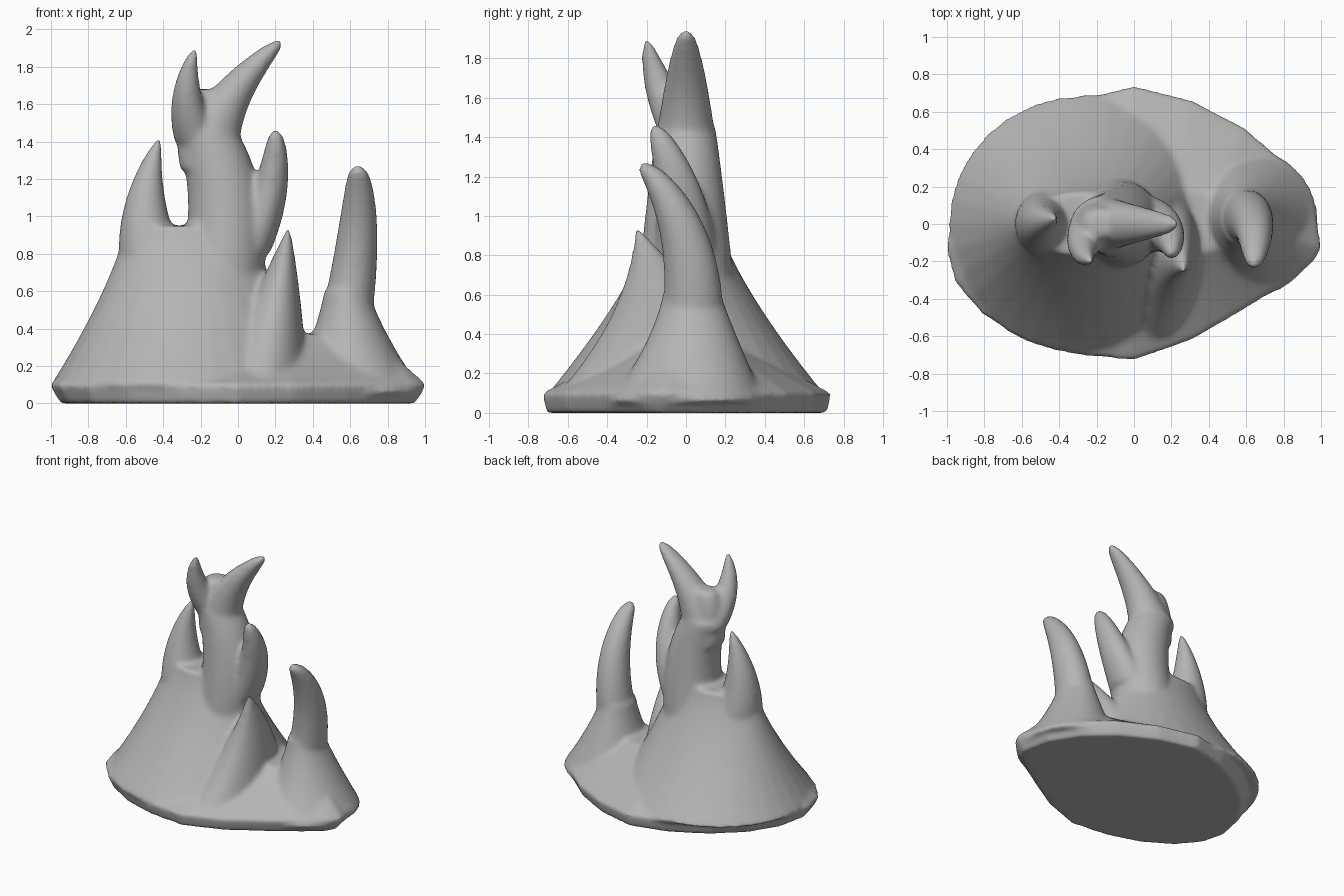
import bpy
import bmesh
from math import sin, cos, pi, radians
from mathutils import Vector

default_cube = bpy.data.objects.get("Cube")
if default_cube:
    bpy.data.objects.remove(default_cube, do_unlink=True)

# One plain mid grey for the whole sculpture
grey = bpy.data.materials.new("mid grey")
grey.use_nodes = True
grey.diffuse_color = (0.46, 0.46, 0.46, 1)
shader = next(n for n in grey.node_tree.nodes if n.type == 'BSDF_PRINCIPLED')
shader.inputs["Base Color"].default_value = grey.diffuse_color

shape = bmesh.new()
STEPS = 16


def circle(sides):
    return [(cos(2 * pi * i / sides), sin(2 * pi * i / sides)) for i in range(sides)]


def footprint(u, v):
    """Rounded outline, deeper at the back and notched at the front of the left side."""
    if v > 0:
        depth = 0.87 - 0.12 * abs(u)
    else:
        depth = 0.6 - 0.4 * max(0, u - 0.1)
    return u, depth * v - 0.13


def taper(base, bend, tip, size, end=(0.01, 0.01), power=1, section=circle(32)):
    """Closed skin of level rings along a bent spine, narrowing from size to end."""
    base, bend, tip = Vector(base), Vector(bend), Vector(tip)
    size, end = Vector(size), Vector(end)
    rings = []
    for step in range(STEPS + 1):
        t = step / STEPS
        centre = base * (1 - t) ** 2 + bend * 2 * t * (1 - t) + tip * t ** 2
        half = end + (size - end) * (1 - t) ** power
        rings.append([shape.verts.new(centre + Vector((half.x * u, half.y * v, 0)))
                      for u, v in section])
    faces = [shape.faces.new(rings[0]), shape.faces.new(rings[-1])]
    for lower, upper in zip(rings, rings[1:]):
        for i in range(len(section)):
            faces.append(shape.faces.new((lower[i - 1], lower[i], upper[i], upper[i - 1])))
    bmesh.ops.recalc_face_normals(shape, faces=faces)


# Base: undercut rim below, sloping apron above
outline = [footprint(u, v) for u, v in circle(20)]
taper(base=(0, 0, 0), bend=(0, 0, 0.05), tip=(0, 0, 0.1),
      size=(0.95, 0.97), end=(1.01, 1), section=outline)
taper(base=(0, 0, 0.1), bend=(0, 0, 0.23), tip=(0, 0, 0.37),
      size=(1.01, 1), end=(0.72, 0.3), section=outline)

# Broad main mound
taper(base=(-0.27, 0, 0.1), bend=(-0.26, 0, 0.5), tip=(-0.26, 0, 0.95),
      size=(0.73, 0.7), end=(0.34, 0.17), power=1.25)

# Central column, then its narrower neck
taper(base=(-0.1, 0, 0.6), bend=(0, 0, 1.1), tip=(-0.17, 0, 1.45),
      size=(0.23, 0.25), end=(0.17, 0.15))
taper(base=(-0.14, 0, 1.25), bend=(-0.2, 0, 1.45), tip=(-0.17, 0, 1.68),
      size=(0.17, 0.15), end=(0.08, 0.06), power=0.5)

# Large crown horn, leaning to the left side
taper(base=(-0.16, 0, 1.4), bend=(-0.1, 0, 1.65), tip=(0.23, 0, 1.95),
      size=(0.17, 0.15), power=0.5)

# Small crown horn, leaning forward
taper(base=(-0.22, 0, 1.4), bend=(-0.32, -0.15, 1.65), tip=(-0.23, -0.2, 1.9),
      size=(0.12, 0.13), power=0.7)

# Spike branching from the column
taper(base=(0.04, 0, 0.8), bend=(0.22, 0, 1.15), tip=(0.2, -0.16, 1.47),
      size=(0.13, 0.16), power=0.5)

# Right shoulder spike
taper(base=(-0.44, 0, 0.7), bend=(-0.56, 0, 1.05), tip=(-0.42, 0.03, 1.42),
      size=(0.19, 0.2), power=0.8)

# Small spike rising from a ridge on the front of the mound
taper(base=(0.1, -0.2, 0.1), bend=(0.21, -0.05, 0.52), tip=(0.27, -0.25, 0.94),
      size=(0.27, 0.45))

# Separate left flame and its flared foot
taper(base=(0.64, 0, 0.05), bend=(0.6, 0.05, 0.3), tip=(0.58, 0.03, 0.6),
      size=(0.36, 0.4), end=(0.12, 0.15), power=1.2)
taper(base=(0.57, 0.03, 0.4), bend=(0.67, 0.08, 0.95), tip=(0.64, -0.22, 1.28),
      size=(0.14, 0.16), power=0.4)

rough_mesh = bpy.data.meshes.new("flame_rough")
shape.to_mesh(rough_mesh)
shape.free()
flame = bpy.data.objects.new("flame", rough_mesh)
bpy.context.collection.objects.link(flame)

# Fuse the parts into one skin and soften the joins
fuse = flame.modifiers.new("fuse", 'REMESH')
fuse.mode = 'VOXEL'
fuse.voxel_size = 0.016
soften = flame.modifiers.new("soften", 'SMOOTH')
soften.factor = 0.5
soften.iterations = 12
bpy.context.view_layer.update()
fused = bpy.data.meshes.new_from_object(
    flame.evaluated_get(bpy.context.evaluated_depsgraph_get()))
flame.modifiers.clear()
flame.data = fused
fused.name = "flame"
fused.materials.clear()
fused.materials.append(grey)

# Smooth shading with a crisp bottom edge
bpy.ops.object.select_all(action='DESELECT')
flame.select_set(True)
bpy.context.view_layer.objects.active = flame
bpy.ops.object.shade_smooth_by_angle(angle=radians(50))
